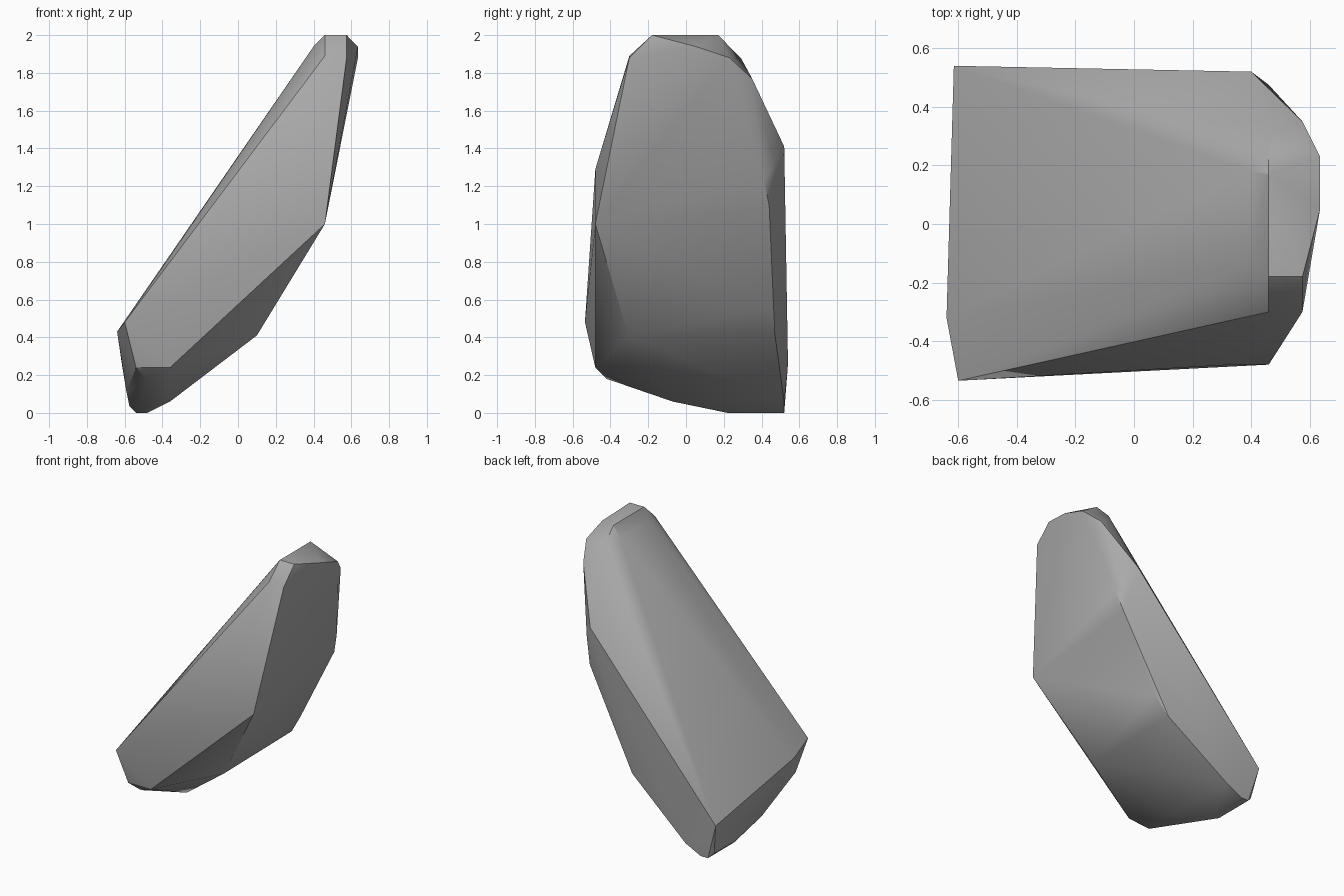
import bpy
import bmesh
import math
from mathutils import Vector

default_cube = bpy.data.objects.get("Cube")
if default_cube:
    bpy.data.objects.remove(default_cube, do_unlink=True)


def make_material(name, colour):
    material = bpy.data.materials.new(name)
    material.use_nodes = True
    material.diffuse_color = colour
    shader = material.node_tree.nodes["Principled BSDF"]
    shader.inputs["Base Color"].default_value = colour
    return material


def make_hull(name, corner_groups, material):
    """Wrap a tight convex shell round all corners (given in hundredths)."""
    bm = bmesh.new()
    for group in corner_groups:
        for corner in group:
            bm.verts.new(Vector(corner) / 100)
    hull = bmesh.ops.convex_hull(bm, input=bm.verts[:])
    leftovers = hull["geom_interior"] + hull["geom_unused"]
    loose = [item for item in leftovers if isinstance(item, bmesh.types.BMVert)]
    bmesh.ops.delete(bm, geom=list(set(loose)), context="VERTS")
    # merge triangles that share one chiselled plane
    bmesh.ops.dissolve_limit(bm, angle_limit=math.radians(1),
                             verts=bm.verts[:], edges=bm.edges[:])
    bmesh.ops.recalc_face_normals(bm, faces=bm.faces[:])
    mesh = bpy.data.meshes.new(name)
    bm.to_mesh(mesh)
    bm.free()
    mesh.materials.append(material)
    shard = bpy.data.objects.new(name, mesh)
    bpy.context.collection.objects.link(shard)
    return shard


# chipped crown at the upper end
crown = [
    (46, -18, 200), (57.5, -18, 200), (46, 17, 200),
    (40, -13, 194), (40, 18, 193),
    (46, -30, 189), (57.5, -30, 188), (46, 29, 188),
    (63.5, 5, 194), (63.5, 23, 188), (57.5, 35, 177),
]

# front flank, from the belly up to the shoulder
front_flank = [
    (-60, -53.5, 48), (-54, -48, 24), (-48, -42, 18), (-36, -48, 24),
    (10, -30.5, 41), (46, -48, 100), (34, -48, 129),
]

# back flank, from the shoulder down to the tail
back_flank = [
    (40, 52, 141), (46, 47.5, 132), (50, 41, 124), (46, 44, 110),
    (19, 44, 56), (10, 47, 42), (-36, 52, 6), (-61.5, 54, 26),
]

# narrow foot and the blunt lower end
foot = [
    (-48, 22, 0), (-54, 22, 0), (-48, 52, 0), (-54, 52, 0),
    (-36, -7, 6), (-57.5, 25, 3.5), (-57.5, 50, 3.5),
    (-59, -2, 11), (-64, -32, 43),
]

stone_grey = make_material("stone grey", (0.4, 0.4, 0.4, 1))
rock = make_hull("leaning_rock", [crown, front_flank, back_flank, foot], stone_grey)

# soft facets with crisp edges between the main planes
bpy.ops.object.select_all(action="DESELECT")
rock.select_set(True)
bpy.context.view_layer.objects.active = rock
bpy.ops.object.shade_smooth_by_angle(angle=math.radians(30))
